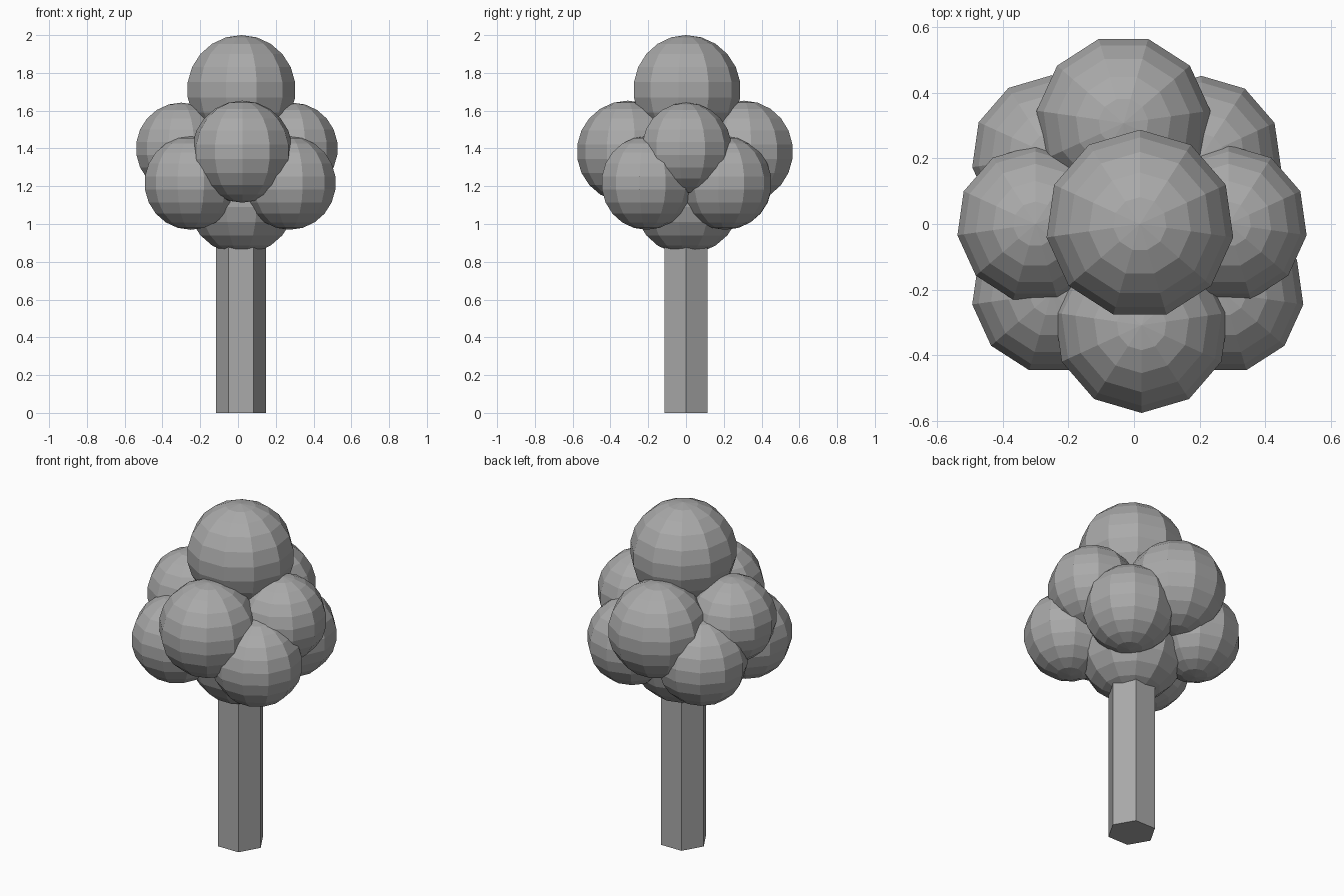
import bpy
import math

cube = bpy.data.objects.get("Cube")
if cube:
    bpy.data.objects.remove(cube, do_unlink=True)

# Single plain grey for the whole tree
grey = bpy.data.materials.new("plain_grey")
grey.use_nodes = True
GREY = (0.4, 0.4, 0.4, 1)
grey.diffuse_color = GREY
grey.node_tree.nodes["Principled BSDF"].inputs["Base Color"].default_value = GREY


def finish(name):
    ob = bpy.context.object
    ob.name = name
    ob.data.materials.append(grey)
    bpy.ops.object.shade_flat()
    return ob


def leaf_ball(name, x, y, z, radius, turn=0):
    """Low-poly foliage ball with an odd number of sides and bands."""
    bpy.ops.mesh.primitive_uv_sphere_add(
        segments=11, ring_count=11, radius=radius,
        location=(x, y, z), rotation=(0, 0, turn))
    return finish(name)


# Hexagonal trunk, one corner towards each side
bpy.ops.mesh.primitive_cylinder_add(
    vertices=6, radius=0.132, depth=1.0, location=(0.016, 0, 0.5),
    rotation=(0, 0, math.radians(30)))
finish("trunk")

# Crown and core of the foliage
leaf_ball("top_foliage", 0.018, 0, 1.71, 0.29)
leaf_ball("bottom_foliage", 0.018, 0, 1.13, 0.29)

# Middle tier: sides, front and back
leaf_ball("left_foliage", 0.288, 0, 1.40, 0.2425)
leaf_ball("right_foliage", -0.30, 0, 1.40, 0.2425)
leaf_ball("front_foliage", 0.023, -0.308, 1.383, 0.27, math.pi)
leaf_ball("back_foliage", -0.032, 0.307, 1.383, 0.27, math.pi)

# Lower tier: four diagonal balls
for name, x, y in (("front_left", 0.273, -0.21), ("front_right", -0.25, -0.21),
                   ("back_left", 0.205, 0.206), ("back_right", -0.25, 0.208)):
    leaf_ball(name + "_low_foliage", x, y, 1.217, 0.2475)
